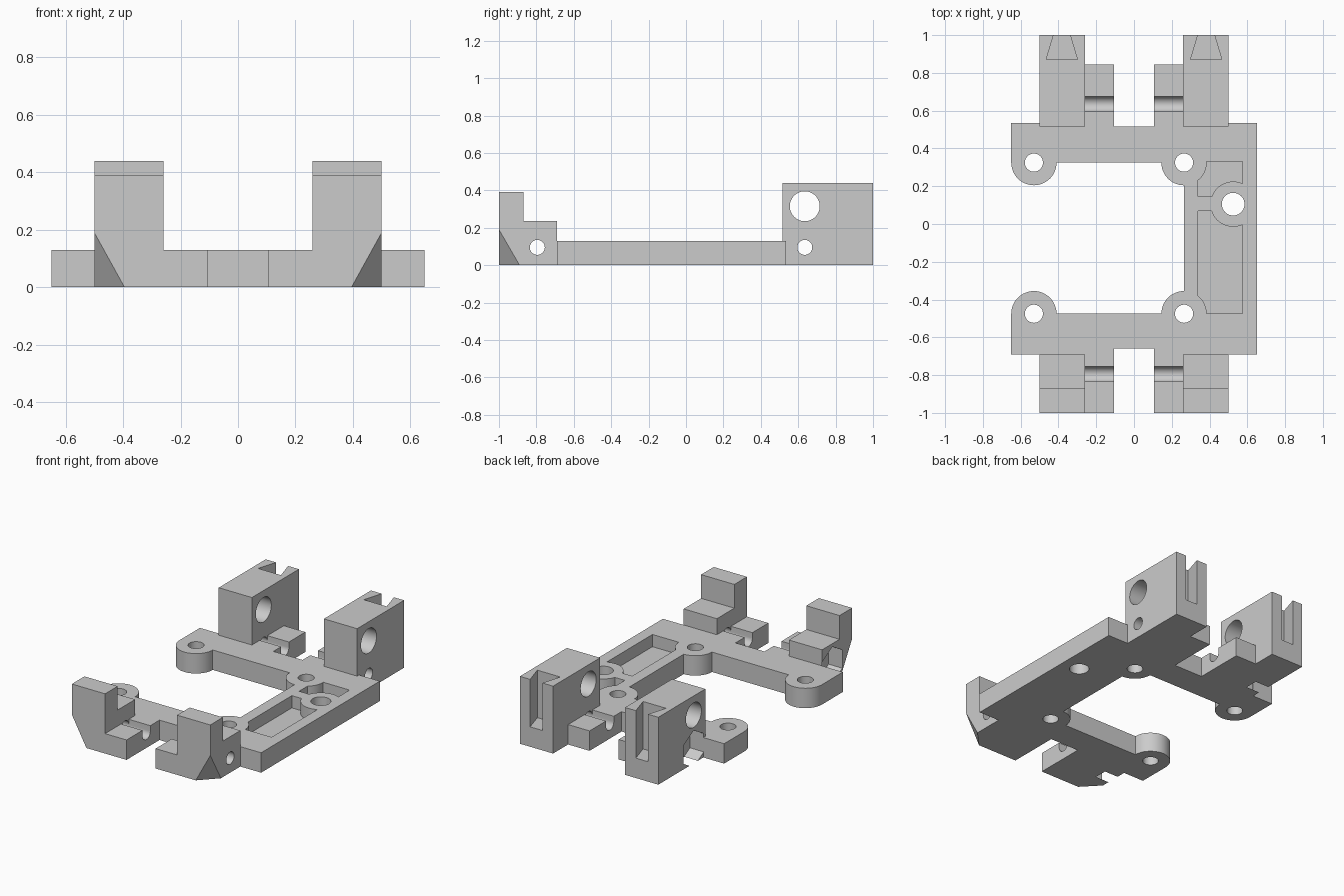
import bpy, bmesh
from math import cos, sin, radians
from mathutils import Vector

if "Cube" in bpy.data.objects:
    bpy.data.objects.remove(bpy.data.objects["Cube"])

grey = bpy.data.materials.new("light grey")
grey.use_nodes = True
colour = (0.6, 0.6, 0.6, 1)
grey.diffuse_color = colour
grey.node_tree.nodes["Principled BSDF"].inputs["Base Color"].default_value = colour


def arc(cx, cy, r, start, end, steps=24):
    angles = [radians(start + (end - start) * i / steps) for i in range(steps + 1)]
    return [(cx + r * cos(a), cy + r * sin(a)) for a in angles]


def circle(cx, cy, r, sides=48):
    return arc(cx, cy, r, 0, 360, sides)[:-1]


def rect(x0, x1, y0, y1):
    return [(x0, y0), (x1, y0), (x1, y1), (x0, y1)]


def prism(name, outline, low, high, axis="z"):
    """Extrude an xy outline along z, or a yz outline along x."""
    place = {"z": lambda p: (p[0], p[1], low), "x": lambda p: (low, p[0], p[1])}[axis]
    bm = bmesh.new()
    face = bm.faces.new([bm.verts.new(place(p)) for p in outline])
    extruded = bmesh.ops.extrude_face_region(bm, geom=[face])["geom"]
    shift = Vector((high - low, 0, 0) if axis == "x" else (0, 0, high - low))
    bmesh.ops.translate(bm, vec=shift, verts=[v for v in extruded if isinstance(v, bmesh.types.BMVert)])
    bmesh.ops.recalc_face_normals(bm, faces=bm.faces)
    mesh = bpy.data.meshes.new(name)
    bm.to_mesh(mesh)
    bm.free()
    mesh.materials.append(grey)
    obj = bpy.data.objects.new(name, mesh)
    bpy.context.collection.objects.link(obj)
    return obj


def carve(target, cutters):
    bpy.context.view_layer.objects.active = target
    for cutter in cutters:
        mod = target.modifiers.new("cut", "BOOLEAN")
        mod.operation, mod.solver, mod.object = "DIFFERENCE", "EXACT", cutter
        bpy.ops.object.modifier_apply(modifier=mod.name)
        bpy.data.objects.remove(cutter)


def slice_corner(obj, points):
    """Cut away the outer bottom corner beyond the plane through three points."""
    a, b, c = map(Vector, points)
    normal = (b - a).cross(c - a)
    if normal.z > 0:
        normal.negate()
    bm = bmesh.new()
    bm.from_mesh(obj.data)
    cut = bmesh.ops.bisect_plane(bm, geom=bm.verts[:] + bm.edges[:] + bm.faces[:],
                                 plane_co=a, plane_no=normal, clear_outer=True)["geom_cut"]
    bmesh.ops.holes_fill(bm, edges=[e for e in cut if isinstance(e, bmesh.types.BMEdge)])
    bmesh.ops.recalc_face_normals(bm, faces=bm.faces)
    bm.to_mesh(obj.data)
    bm.free()


# Shared dimensions
TOP = 0.13
BACK, FRONT = 0.325, -0.475          # screw boss rows
LEFT, RIGHT = -0.53, 0.265           # screw boss columns
BOSS = 0.12
ROD_BACK, ROD_FRONT, ROD_Z, ROD_R = 0.635, -0.795, 0.095, 0.04

# Base plate: C shape with rounded bosses and four tabs
front_half = [(0.105, -0.66), (0.105, -1), (0.26, -1), (0.26, -0.69), (0.65, -0.69)]
back_half = [(0.65, 0.535), (0.5, 0.535), (0.5, 0.515), (0.26, 0.515),
             (0.26, 0.845), (0.105, 0.845), (0.105, 0.515)]
mirror = lambda pts: [(-x, y) for x, y in reversed(pts)]
outline = (front_half + back_half + mirror(back_half)
           + arc(LEFT, BACK, BOSS, 180, 360) + arc(RIGHT, BACK, BOSS, 180, 270)
           + arc(RIGHT, FRONT, BOSS, 90, 180) + arc(LEFT, FRONT, BOSS, 0, 180)
           + mirror(front_half))
plate = prism("base_plate", outline, 0, TOP)

# Recess in the spine, leaving a ring, a bridge and the boss walls standing
recess = prism("recess", rect(0.34, 0.575, FRONT, 0.33), 0.05, 0.2)
carve(recess, [prism("ring", circle(0.525, 0.105, BOSS), 0, 0.3),
               prism("bridge", rect(0.3, 0.45, 0.07, 0.145), 0, 0.3),
               prism("boss_a", circle(RIGHT, BACK, BOSS), 0, 0.3),
               prism("boss_b", circle(RIGHT, FRONT, BOSS), 0, 0.3)])
carve(plate, [recess, prism("ring_hole", circle(0.525, 0.105, 0.06), -0.1, 0.3)])

# Screw holes and the round-bottomed rod grooves across the tabs
carve(plate, [prism("hole", circle(x, y, 0.048), -0.1, 0.3)
              for x in (LEFT, RIGHT) for y in (BACK, FRONT)])
for y in (ROD_BACK, ROD_FRONT):
    groove = arc(y, ROD_Z, ROD_R, 180, 360) + [(y + ROD_R, 0.3), (y - ROD_R, 0.3)]
    carve(plate, [prism("groove", groove, -0.4, 0.4, "x")])

parts = [plate]
for side, s in (("left", 1), ("right", -1)):
    x0, x1 = sorted((0.26 * s, 0.5 * s))

    # Tall back block with rod holes and a dovetail slot open at the back
    tall = prism("back_block_" + side, rect(0.515, 1, 0, 0.44), x0, x1, "x")
    mid = 0.382 * s
    slope = 0.3                      # dovetail half-width lost per unit of y
    slot = [(mid - 0.083, 0.87), (mid + 0.083, 0.87),
            (mid + 0.083 - slope * 0.15, 1.02), (mid - 0.083 + slope * 0.15, 1.02)]
    carve(tall, [prism("big_hole", circle(ROD_BACK, 0.315, 0.08), -1, 1, "x"),
                 prism("rod_hole", circle(ROD_BACK, ROD_Z, ROD_R), -1, 1, "x"),
                 prism("slot", slot, TOP, 0.6)])

    # Stepped front block with a rod hole and a sliced outer corner
    step = [(-1, 0), (-0.69, 0), (-0.69, 0.235), (-0.87, 0.235), (-0.87, 0.39), (-1, 0.39)]
    low = prism("front_block_" + side, step, x0, x1, "x")
    carve(low, [prism("rod_hole", circle(ROD_FRONT, ROD_Z, ROD_R), -1, 1, "x")])
    slice_corner(low, [(0.5 * s, -1, 0.19), (0.395 * s, -1, 0), (0.5 * s, -0.89, 0)])

    # Hexagonal nut traps on the outer faces of one side
    if s < 0:
        for block, y in ((tall, ROD_BACK), (low, ROD_FRONT)):
            hexagon = arc(y, ROD_Z, 0.12, 90, 450, 6)[:-1]
            carve(block, [prism("nut", hexagon, -0.6, -0.4, "x")])
    parts += [tall, low]

# Smooth the round walls, keep the machined edges sharp
bpy.ops.object.select_all(action="DESELECT")
for part in parts:
    part.select_set(True)
bpy.context.view_layer.objects.active = plate
bpy.ops.object.shade_smooth_by_angle(angle=radians(30))
